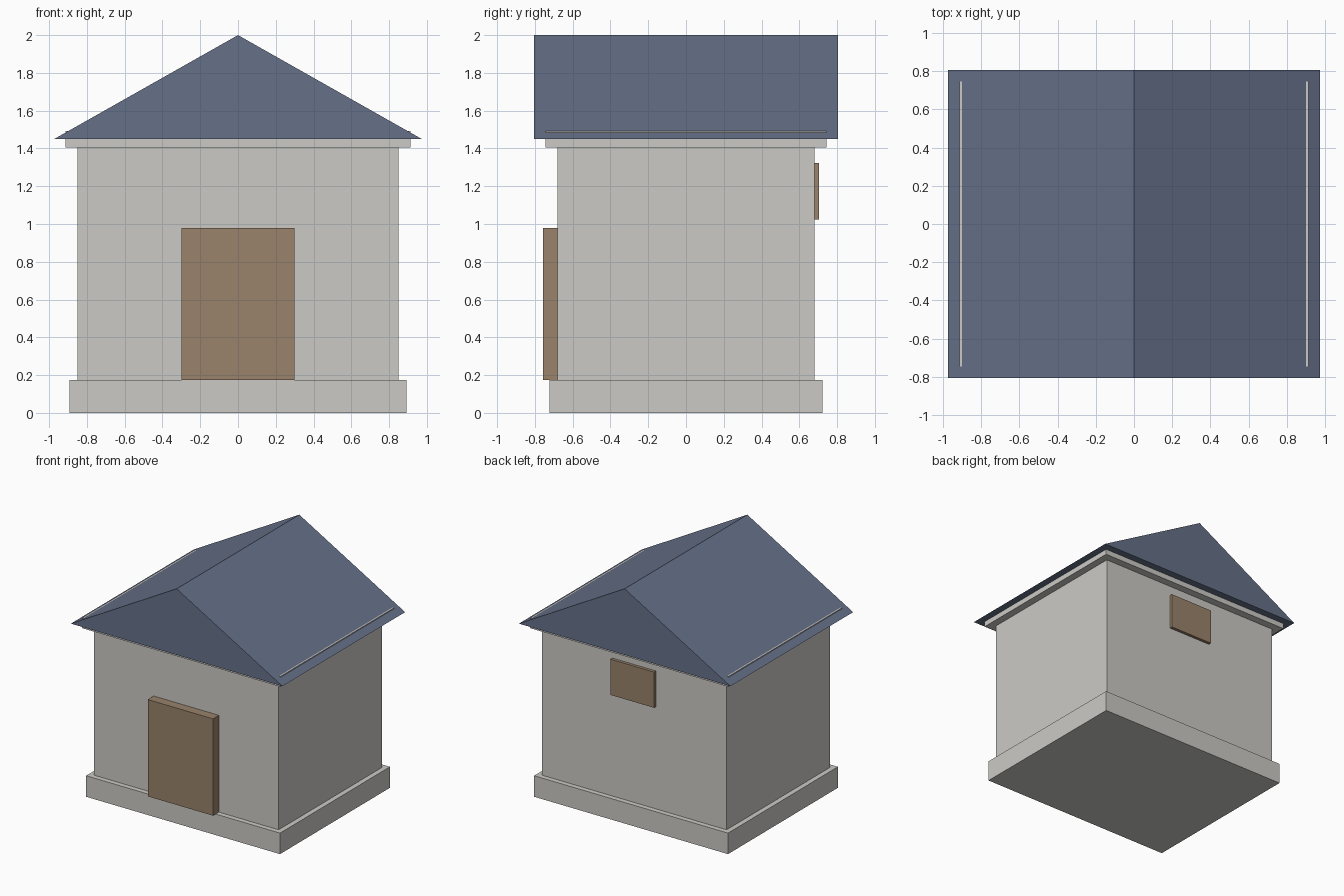
import bpy
import bmesh

if "Cube" in bpy.data.objects:
    bpy.data.objects.remove(bpy.data.objects["Cube"])


def material(name, rgb):
    m = bpy.data.materials.new(name)
    m.diffuse_color = (*rgb, 1.0)
    m.use_nodes = True
    m.node_tree.nodes["Principled BSDF"].inputs["Base Color"].default_value = m.diffuse_color
    return m


STONE = material("pale stone", (0.60, 0.59, 0.56))
SLATE = material("slate blue", (0.133, 0.165, 0.25))
WOOD = material("brown wood", (0.32, 0.225, 0.145))


def finish(name, bm, mat):
    bmesh.ops.recalc_face_normals(bm, faces=bm.faces)
    mesh = bpy.data.meshes.new(name)
    bm.to_mesh(mesh)
    bm.free()
    mesh.materials.append(mat)
    obj = bpy.data.objects.new(name, mesh)
    bpy.context.collection.objects.link(obj)
    return obj


def box(name, half_x, y0, y1, z0, z1, mat):
    """Box centred on x = 0 with given y and z ranges."""
    bm = bmesh.new()
    bmesh.ops.create_cube(bm, size=1.0)
    bmesh.ops.scale(bm, vec=(2 * half_x, y1 - y0, z1 - z0), verts=bm.verts)
    bmesh.ops.translate(bm, vec=(0, (y0 + y1) / 2, (z0 + z1) / 2), verts=bm.verts)
    return finish(name, bm, mat)


def gable(name, half_x, half_y, z0, z1, mat):
    """Triangular profile extruded from front to back."""
    bm = bmesh.new()
    profile = [(-half_x, z0), (half_x, z0), (0, z1)]
    face = bm.faces.new([bm.verts.new((x, -half_y, z)) for x, z in profile])
    ext = bmesh.ops.extrude_face_region(bm, geom=[face], use_keep_orig=True)
    moved = [v for v in ext["geom"] if isinstance(v, bmesh.types.BMVert)]
    bmesh.ops.translate(bm, vec=(0, 2 * half_y, 0), verts=moved)
    return finish(name, bm, mat)


# Stone body: plinth, walls and the eaves slab whose edges pierce the roof
box("plinth", 0.892, -0.722, 0.722, 0.0, 0.175, STONE)
box("walls", 0.85, -0.68, 0.68, 0.175, 1.405, STONE)
box("eaves_slab", 0.912, -0.745, 0.745, 1.405, 1.492, STONE)

# Roof
gable("roof", 0.973, 0.806, 1.45, 2.0, SLATE)

# Door at the front, small shutter high on the back
box("door", 0.30, -0.757, -0.68, 0.175, 0.98, WOOD)
box("back_shutter", 0.20, 0.68, 0.705, 1.025, 1.322, WOOD)
